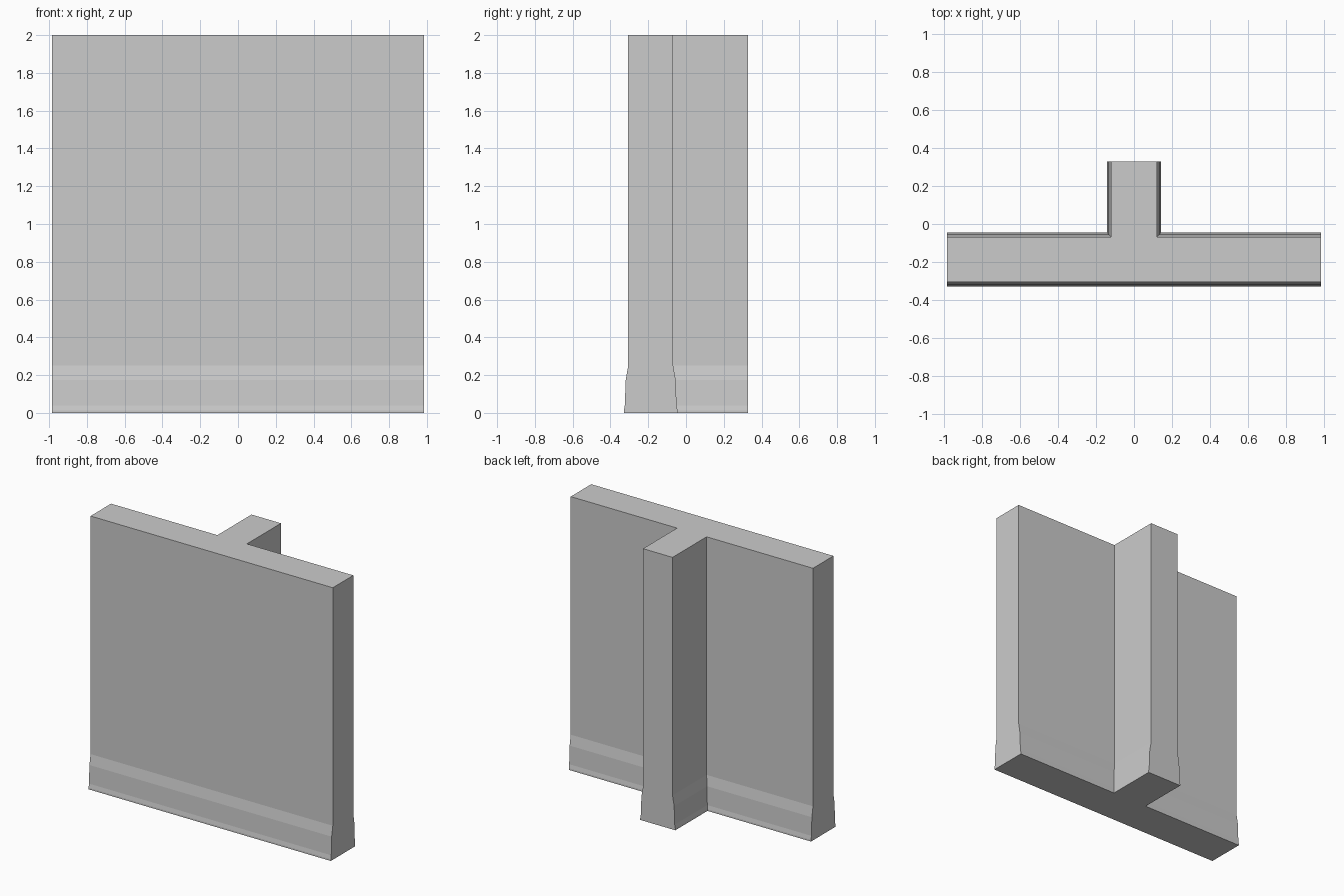
import bpy, bmesh

if "Cube" in bpy.data.objects:
    bpy.data.objects.remove(bpy.data.objects["Cube"])

HALF_LEN, STEM_HALF = 0.985, 0.12
FRONT, BACK, STEM_END = -0.306, -0.068, 0.328

# Skirting profile: (height, outward offset), then plain wall to the top
PROFILE = [(0, 0.023), (0.012, 0.023), (0.04, 0.018), (0.175, 0.013), (0.25, 0), (2, 0)]


def t_outline(o):
    """T-shaped plan, wall sides pushed out by o while cut ends stay flush."""
    right = [(HALF_LEN, FRONT - o), (HALF_LEN, BACK + o),
             (STEM_HALF + o, BACK + o), (STEM_HALF + o, STEM_END)]
    return right + [(-x, y) for x, y in reversed(right)]


# T-junction wall with flared skirting, lofted through the profile
bm = bmesh.new()
rings = [[bm.verts.new((x, y, z)) for x, y in t_outline(o)] for z, o in PROFILE]
n = len(rings[0])
for lower, upper in zip(rings, rings[1:]):
    for i in range(n):
        j = (i + 1) % n
        bm.faces.new((lower[i], lower[j], upper[j], upper[i]))
bm.faces.new(rings[-1])
bm.faces.new(list(reversed(rings[0])))
bmesh.ops.recalc_face_normals(bm, faces=bm.faces)

mesh = bpy.data.meshes.new("t_wall")
bm.to_mesh(mesh)
bm.free()
bpy.context.collection.objects.link(bpy.data.objects.new("t_wall", mesh))
